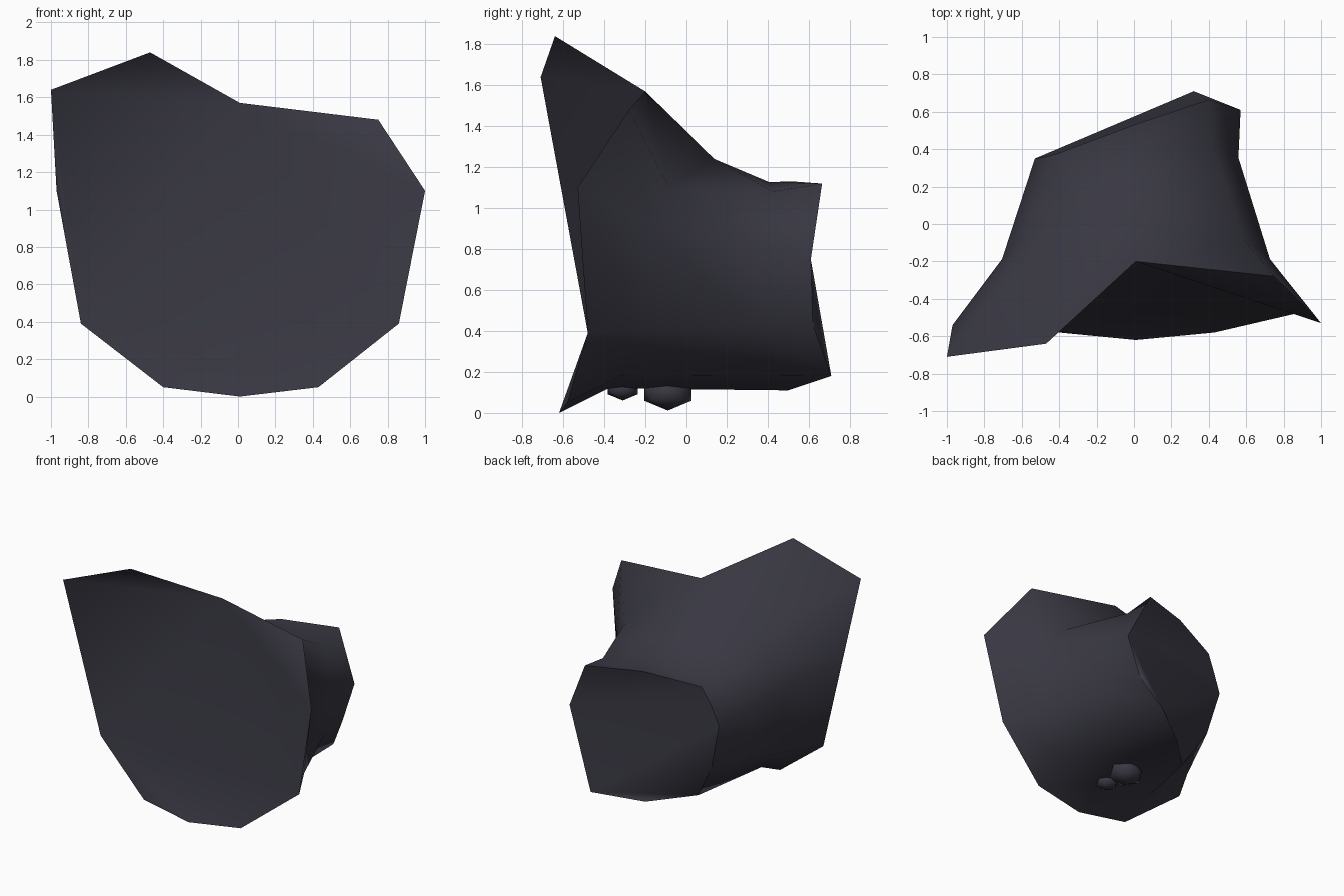
import bpy, bmesh, math
from mathutils import Vector

default_cube = bpy.data.objects.get("Cube")
if default_cube:
    bpy.data.objects.remove(default_cube)

# One dark slate colour for everything
slate = bpy.data.materials.new("dark_slate")
slate.use_nodes = True
colour = (0.04, 0.039, 0.055, 1)
slate.diffuse_color = colour
slate.node_tree.nodes["Principled BSDF"].inputs["Base Color"].default_value = colour


def finish(bm, name):
    """Turn a bmesh into a smooth object, keeping marked edges sharp."""
    bmesh.ops.recalc_face_normals(bm, faces=bm.faces[:])
    for face in bm.faces:
        face.smooth = True
    mesh = bpy.data.meshes.new(name)
    bm.to_mesh(mesh)
    bm.free()
    mesh.materials.append(slate)
    obj = bpy.data.objects.new(name, mesh)
    bpy.context.collection.objects.link(obj)


def fan(bm, ring, hub, others):
    """Triangles from one hub corner across the listed ring corners."""
    for a, b in zip(others, others[1:]):
        bm.faces.new((ring[hub], ring[a], ring[b]))


# Flared front rim, clockwise from the top notch
front_rim = [Vector(p) for p in (
    (0.01, -0.2, 1.57), (0.75, -0.28, 1.48), (1, -0.53, 1.1),
    (0.86, -0.48, 0.39), (0.43, -0.58, 0.05), (0.01, -0.62, 0),
    (-0.4, -0.58, 0.05), (-0.84, -0.48, 0.39), (-0.97, -0.54, 1.1),
    (-1, -0.71, 1.64), (-0.47, -0.64, 1.84))]

# Slanted back rim, in the same order
back_rim = [Vector(p) for p in (
    (0, 0.53, 1.13), (0.4, 0.665, 1.12), (0.57, 0.61, 0.75),
    (0.46, 0.62, 0.43), (0.32, 0.71, 0.18), (0, 0.5, 0.11),
    (-0.27, 0.23, 0.13), (-0.44, 0.31, 0.42), (-0.53, 0.35, 0.78),
    (-0.47, 0.36, 0.93), (-0.4, 0.38, 1.06))]


def swell(v):
    """Push a sine or cosine outward for a squarer ellipse."""
    return math.copysign(abs(v) ** 0.78, v)


def waist_point(rim_point):
    """Rounded waist, leaning back at the top and forward below."""
    a = math.atan2(rim_point.z - 0.75, rim_point.x)
    s = math.sin(a)
    lean = 0.34 if s > 0 else -0.18
    return Vector((0.01 + 0.75 * swell(math.cos(a)),
                   -0.2 + lean * abs(s) ** 3,
                   0.68 + 0.56 * swell(s)))


def neck_point(waist, back):
    """Neck just ahead of the back rim, pinched on the right and on top."""
    p = waist.lerp(back, 0.68)
    if p.x > 0:
        p.x *= 0.9
    if p.z > 0.7:
        p.z -= 0.08 * (p.z - 0.7)
    return p


waist = [waist_point(p) for p in front_rim]
neck = [neck_point(w, b) for w, b in zip(waist, back_rim)]

# Main body: bridged rings
bm = bmesh.new()
rings = [[bm.verts.new(p) for p in ring]
         for ring in (front_rim, waist, neck, back_rim)]
count = len(front_rim)
for near, far in zip(rings, rings[1:]):
    for i in range(count):
        j = (i + 1) % count
        bm.faces.new((near[i], near[j], far[j], far[i]))

# End caps, each made of two fans
front, back = rings[0], rings[-1]
fan(bm, front, 7, (8, 9, 0, 3, 4, 5, 6))
fan(bm, front, 0, (9, 10))
fan(bm, front, 0, (1, 2, 3))
fan(bm, back, 2, (3, 4, 8, 9, 10, 0, 1))
fan(bm, back, 4, (5, 6, 7, 8))

# Crisp rims
for ring in (front, back):
    for i in range(count):
        bm.edges.get((ring[i - 1], ring[i])).smooth = False
finish(bm, "rock_body")

# Two pebbles stuck to the underside
for name, y, z, radius in (("large_pebble", -0.09, 0.098, 0.135),
                           ("small_pebble", -0.31, 0.115, 0.085)):
    bm = bmesh.new()
    bmesh.ops.create_icosphere(bm, subdivisions=1, radius=radius)
    bmesh.ops.scale(bm, vec=(1, 1, 0.64), verts=bm.verts[:])
    bmesh.ops.translate(bm, vec=(0, y, z), verts=bm.verts[:])
    finish(bm, name)
